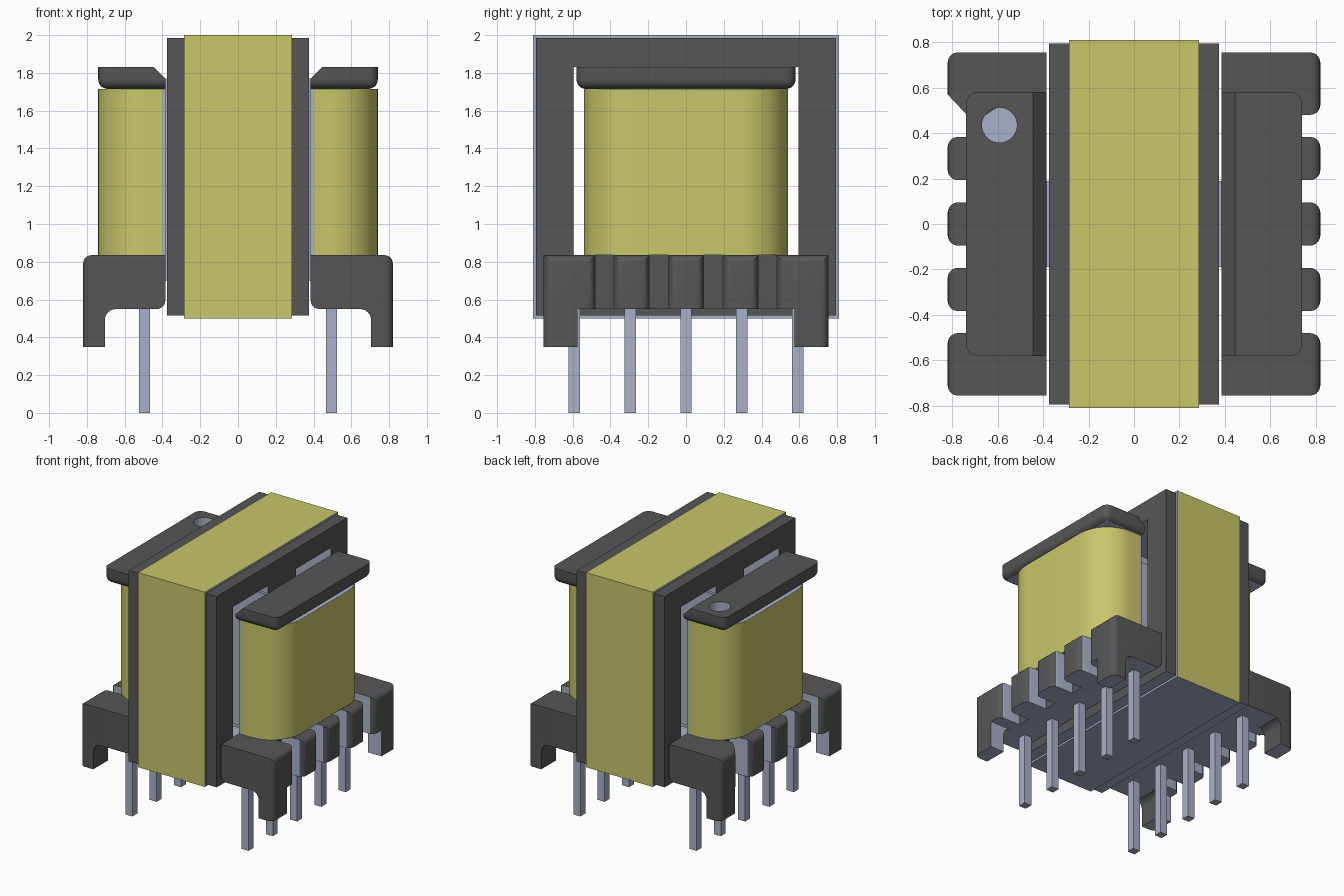
import bpy, bmesh, math
from mathutils import Vector

cube = bpy.data.objects.get("Cube")
if cube:
    bpy.data.objects.remove(cube, do_unlink=True)

DARK, YELLOW, BLUE = 0, 1, 2


def material(name, rgb):
    m = bpy.data.materials.new(name)
    m.use_nodes = True
    m.diffuse_color = (*rgb, 1)
    m.node_tree.nodes["Principled BSDF"].inputs["Base Color"].default_value = (*rgb, 1)
    return m


MATS = [material("dark grey plastic", (0.094, 0.094, 0.094)),
        material("yellow tape", (0.58, 0.57, 0.145)),
        material("blue grey metal", (0.40, 0.44, 0.58))]


def prism(name, pts, axis, lo, hi, colour=DARK, bevel=None, radius=0.05, segs=5):
    """Extrude a profile along y (points are x,z) or z (points are x,y).
    bevel picks edges from their two end points; colour is an index or a rule."""
    bm = bmesh.new()
    place = (lambda p, t: (p[0], t, p[1])) if axis == "y" else (lambda p, t: (p[0], p[1], t))
    face = bm.faces.new([bm.verts.new(place(p, lo)) for p in pts])
    ext = bmesh.ops.extrude_face_region(bm, geom=[face])
    move = Vector(place((0, 0), hi - lo))
    bmesh.ops.translate(bm, vec=move, verts=[g for g in ext["geom"] if isinstance(g, bmesh.types.BMVert)])
    bmesh.ops.recalc_face_normals(bm, faces=bm.faces[:])
    if bevel:
        edges = [e for e in bm.edges if bevel(e.verts[0].co, e.verts[1].co)]
        bmesh.ops.bevel(bm, geom=edges, offset=radius, segments=segs, profile=0.5,
                        affect="EDGES", clamp_overlap=True)
    bm.normal_update()
    for f in bm.faces:
        f.material_index = colour(f.normal, f.calc_center_median()) if callable(colour) else colour
    me = bpy.data.meshes.new(name)
    bm.to_mesh(me)
    bm.free()
    for m in MATS:
        me.materials.append(m)
    ob = bpy.data.objects.new(name, me)
    bpy.context.collection.objects.link(ob)
    return ob


def box(name, x0, x1, y0, y1, z0, z1, colour=DARK):
    return prism(name, [(x0, y0), (x1, y0), (x1, y1), (x0, y1)], "z", z0, z1, colour)


def activate(ob):
    bpy.ops.object.select_all(action="DESELECT")
    ob.select_set(True)
    bpy.context.view_layer.objects.active = ob


def cut(ob, cutter):
    cutter.hide_render = True
    activate(ob)
    mod = ob.modifiers.new("cut", "BOOLEAN")
    mod.operation, mod.solver, mod.object = "DIFFERENCE", "EXACT", cutter
    bpy.ops.object.modifier_apply(modifier=mod.name)
    bpy.data.objects.remove(cutter, do_unlink=True)


def smooth(ob):
    activate(ob)
    bpy.ops.object.shade_smooth_by_angle(angle=math.radians(32))


def near(a, b):
    return abs(a - b) < 1e-4


def upright(a, b):
    return near(a.x, b.x) and near(a.y, b.y)


# Core with two winding windows
core = box("core", -0.375, 0.375, -0.795, 0.795, 0.515, 1.985,
           lambda n, c: BLUE if n.z < -0.5 else DARK)
for y0, y1 in ((-0.595, -0.17), (0.17, 0.595)):
    cut(core, box("window_cutter", -0.5, 0.5, y0, y1, 0.67, 1.83, BLUE))

# Tape band wrapped around the core
tape = box("tape_band", -0.285, 0.285, -0.81, 0.81, 0.5, 2.0,
           lambda n, c: BLUE if abs(n.x) > 0.5 or n.z < -0.5 else YELLOW)
cut(tape, box("tape_cutter", -0.4, 0.4, -0.79, 0.79, 0.52, 1.98, BLUE))

# Bobbin tube around the centre leg
box("bobbin_tube", -0.385, 0.385, -0.19, 0.19, 0.7, 1.77, BLUE)


def base_colour(n, c):
    groove_side = abs(n.y) > 0.95 and abs(c.y) < 0.7
    return BLUE if n.z < -0.9 or groove_side else DARK


for s, side in ((1, "left"), (-1, "right")):
    # Winding half with rounded outer corners, and its inner cheek
    smooth(prism(side + "_winding", [(s * 0.4, -0.54), (s * 0.74, -0.54), (s * 0.74, 0.54), (s * 0.4, 0.54)],
                 "z", 0.835, 1.715, lambda n, c: BLUE if abs(n.z) > 0.5 else YELLOW,
                 lambda a, b: upright(a, b) and abs(a.x) > 0.7, 0.25, 14))
    box(side + "_winding_cheek", *sorted((s * 0.385, s * 0.4)), -0.54, 0.54, 0.7, 1.715, BLUE)

    # Top flange with sloped inner edge
    flange = prism(side + "_top_flange",
                   [(s * x, z) for x, z in ((0.385, 1.715), (0.74, 1.715), (0.74, 1.83),
                                            (0.445, 1.83), (0.385, 1.77))],
                   "y", -0.58, 0.58, lambda n, c: BLUE if n.z < -0.95 else DARK,
                   lambda a, b: (upright(a, b) and abs(a.x) > 0.7)
                   or (near(a.z, 1.715) and near(b.z, 1.715) and max(abs(a.x), abs(b.x)) > 0.7), 0.05)
    if s < 0:
        # Round marker hole
        ring = [(-0.592 + 0.077 * math.cos(i * math.pi / 16), 0.435 + 0.077 * math.sin(i * math.pi / 16))
                for i in range(32)]
        cut(flange, prism("hole_cutter", ring, "z", 1.6, 1.9, BLUE))
    smooth(flange)

    # Terminal base with wire grooves between the teeth
    outline = [(0.385, -0.755), (0.82, -0.755), (0.82, -0.48)]
    for y in (-0.288, 0.0, 0.288):
        if y == -0.288:
            outline += [(0.64, -0.48)]
        outline += [(0.64, y - 0.095), (0.82, y - 0.095), (0.82, y + 0.095), (0.64, y + 0.095)]
    outline += [(0.64, 0.48)]
    # One corner is clipped to mark the first pin
    outline += [(0.735, 0.48), (0.82, 0.57)] if s < 0 else [(0.82, 0.48)]
    outline += [(0.82, 0.755), (0.385, 0.755)]

    def base_edges(a, b):
        outer = abs(a.x) > 0.81 and abs(b.x) > 0.81
        clipped = s < 0 and upright(a, b) and near(a.y, 0.57)
        rounded = outer and not clipped and not (near(a.z, 0.55) and near(b.z, 0.55))
        inner = near(abs(a.x), 0.385) and near(abs(b.x), 0.385) and a.z < 0.56 and b.z < 0.56
        return rounded or inner

    smooth(prism(side + "_terminal_base", [(s * x, y) for x, y in outline], "z", 0.55, 0.835,
                 base_colour, base_edges, 0.045))

    # Corner feet blended into the base
    curve = [(0.645 + 0.06 * math.sin(t * math.pi / 12), 0.49 + 0.06 * math.cos(t * math.pi / 12))
             for t in range(7)]
    foot = [(s * x, z) for x, z in curve + [(0.705, 0.35), (0.82, 0.35), (0.82, 0.551)]]
    for t, end in ((-1, "front"), (1, "back")):
        y0, y1 = sorted((t * 0.575, t * 0.755))
        smooth(prism(f"{side}_{end}_foot", foot, "y", y0, y1,
                     lambda n, c: BLUE if n.z < -0.95 or n.y * t < -0.9 else DARK,
                     lambda a, b: upright(a, b) and abs(a.x) > 0.81 and abs(a.y) > 0.7, 0.045))

    # Row of square pins
    for i in range(5):
        y = (i - 2) * 0.296
        box(f"{side}_pin_{i + 1}", s * 0.495 - 0.03, s * 0.495 + 0.03, y - 0.03, y + 0.03, 0, 0.6, BLUE)
